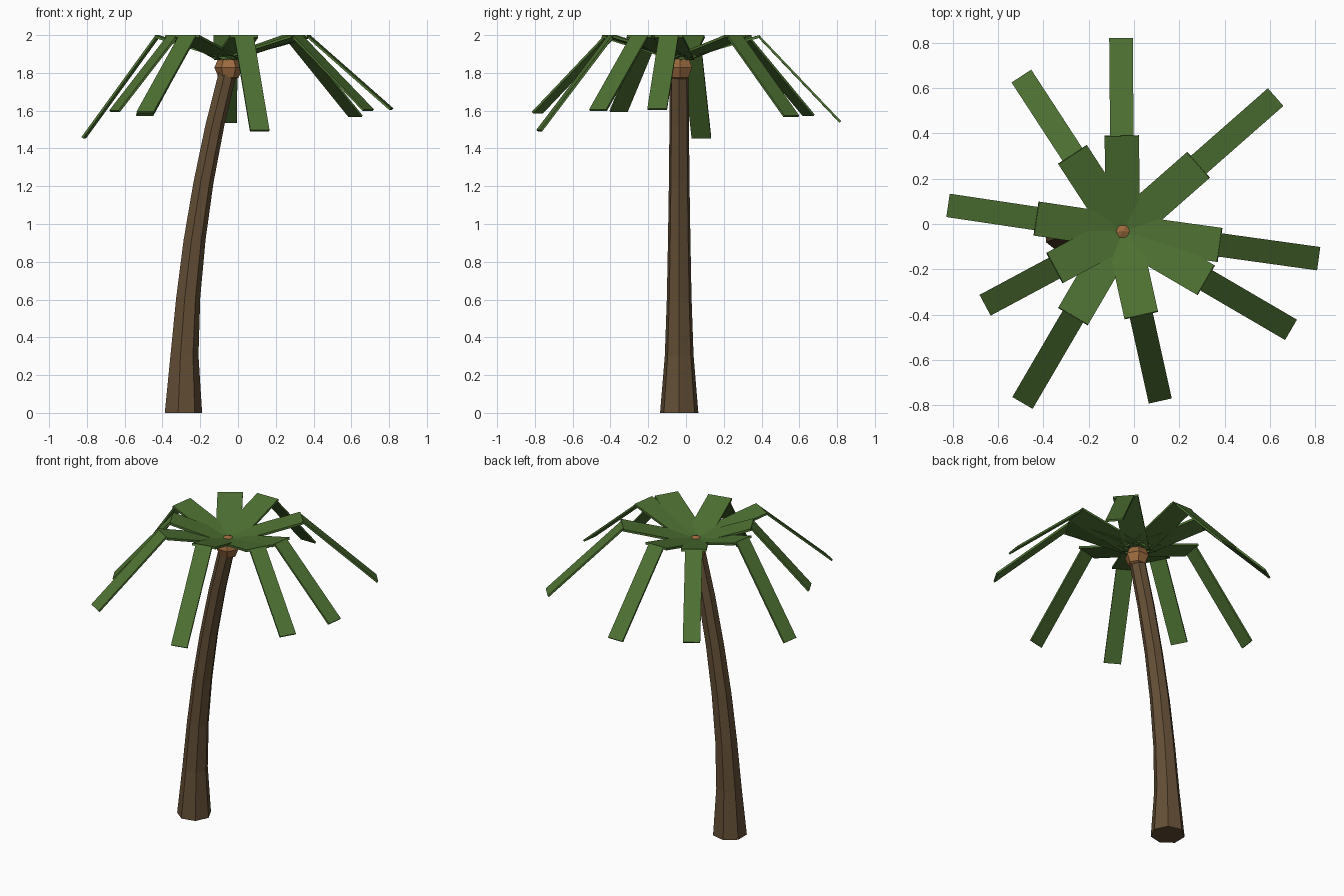
import bpy, bmesh, math
from mathutils import Vector, Matrix

if "Cube" in bpy.data.objects:
    bpy.data.objects.remove(bpy.data.objects["Cube"])


def material(name, rgb):
    m = bpy.data.materials.new(name)
    m.diffuse_color = (*rgb, 1.0)
    m.use_nodes = True
    m.node_tree.nodes["Principled BSDF"].inputs["Base Color"].default_value = m.diffuse_color
    return m


BARK = material("bark brown", (0.125, 0.077, 0.036))
LEAF = material("leaf green", (0.075, 0.165, 0.032))
NUT = material("nut brown", (0.33, 0.145, 0.05))


def finish(name, bm, mat):
    bmesh.ops.recalc_face_normals(bm, faces=bm.faces[:])
    mesh = bpy.data.meshes.new(name)
    bm.to_mesh(mesh)
    bm.free()
    mesh.materials.append(mat)
    ob = bpy.data.objects.new(name, mesh)
    bpy.context.collection.objects.link(ob)
    return ob


def add_plank(bm, start, end, width, thick):
    """Flat box running from start to end, its width kept level."""
    axis = end - start
    along = axis.normalized()
    side = Vector((0, 0, 1)).cross(along).normalized()
    up = along.cross(side)
    rot = Matrix((along, side, up)).transposed().to_4x4()
    bmesh.ops.create_cube(
        bm, size=1.0,
        matrix=Matrix.Translation((start + end) / 2) @ rot
        @ Matrix.Diagonal((axis.length, width, thick, 1)))


CX, CY = -0.05, -0.033   # crown centre

# Trunk: seven-sided, tapering and bending towards +x
SIDES = 7
radii = [0.104, 0.078, 0.067, 0.061, 0.056, 0.053, 0.05]
bm = bmesh.new()
rings = []
for i, r in enumerate(radii):
    t = i / (len(radii) - 1)
    x = -0.294 + 0.244 * t * t
    rings.append([bm.verts.new((x + r * math.cos(math.tau * k / SIDES),
                                CY - 0.003 + r * math.sin(math.tau * k / SIDES),
                                1.83 * t)) for k in range(SIDES)])
for low, high in zip(rings, rings[1:]):
    for k in range(SIDES):
        n = (k + 1) % SIDES
        bm.faces.new((low[k], low[n], high[n], high[k]))
bm.faces.new(rings[0][::-1])
bm.faces.new(rings[-1])
finish("trunk", bm, BARK)

# Nut at the heart of the crown
bm = bmesh.new()
bmesh.ops.create_uvsphere(
    bm, u_segments=6, v_segments=4, radius=0.075,
    matrix=Matrix.Translation((CX, CY, 1.828)) @ Matrix.Rotation(math.radians(30), 4, 'Z'))
finish("crown_nut", bm, NUT)

# Fronds: (heading in degrees, reach, tip height); each rises, then droops
fronds = [(90.5, 0.85, 1.54), (41.3, 0.895, 1.57), (-7.9, 0.87, 1.608),
          (-30.3, 0.857, 1.603), (-77.5, 0.762, 1.494), (239.7, 0.873, 1.59),
          (208.2, 0.685, 1.597), (171.5, 0.775, 1.457), (123.1, 0.815, 1.575)]
for i, (deg, reach, tip_z) in enumerate(fronds, 1):
    a = math.radians(deg)
    out = Vector((math.cos(a), math.sin(a), 0))
    base = Vector((CX, CY, 1.875))
    bend = Vector((CX, CY, 1.993)) + out * reach * 0.497
    tip = Vector((CX, CY, tip_z)) + out * reach
    bm = bmesh.new()
    add_plank(bm, base, bend, 0.152, 0.014)
    add_plank(bm, bend - out * 0.004, tip, 0.104, 0.012)
    finish(f"frond_{i}", bm, LEAF)
